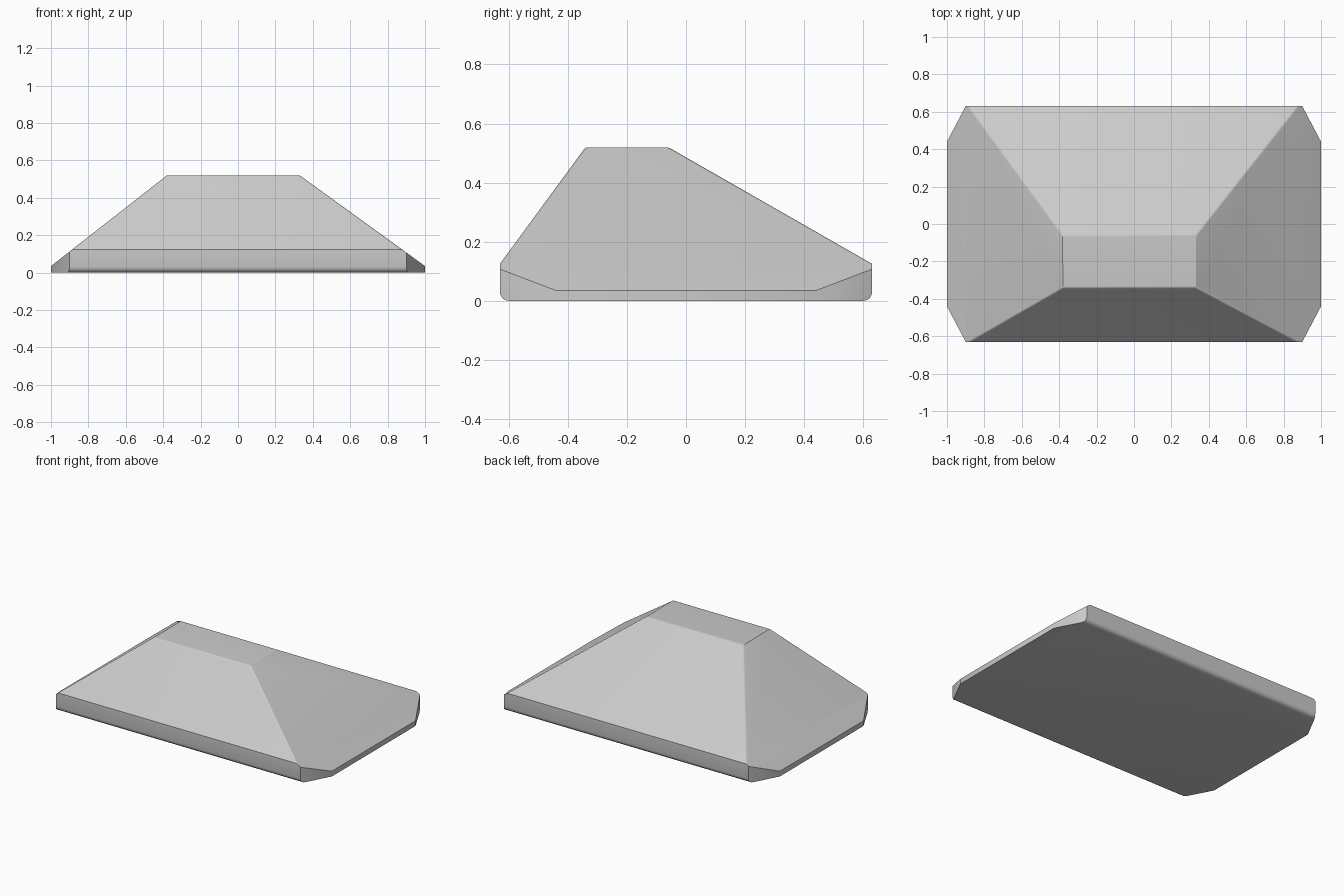
import bpy, bmesh, math
from mathutils import Vector

cube = bpy.data.objects.get("Cube")
if cube:
    bpy.data.objects.remove(cube, do_unlink=True)

HALF_Y, TOP, EAVE = 0.63, 0.52, 0.125

grey = bpy.data.materials.new("light_grey")
grey.use_nodes = True
grey.diffuse_color = (0.6, 0.6, 0.6, 1)
grey.node_tree.nodes["Principled BSDF"].inputs["Base Color"].default_value = (0.6, 0.6, 0.6, 1)


def slice_off(bm, point, normal):
    """Cut away everything on the normal side of a plane and cap the cut."""
    geom = bm.verts[:] + bm.edges[:] + bm.faces[:]
    cut = bmesh.ops.bisect_plane(bm, geom=geom, plane_co=point, plane_no=normal, clear_outer=True)
    bmesh.ops.contextual_create(bm, geom=[e for e in cut["geom_cut"] if isinstance(e, bmesh.types.BMEdge)])


def round_edges(bm, test, radius):
    """Round every edge whose two ends satisfy the test."""
    edges = [e for e in bm.edges if test(*sorted((v.co for v in e.verts), key=lambda c: c.z))]
    bmesh.ops.bevel(bm, geom=edges, offset=radius, segments=4, profile=0.5, affect='EDGES', clamp_overlap=True)


# Side profile, extruded across the width
bm = bmesh.new()
profile = [(-HALF_Y, 0), (HALF_Y, 0), (HALF_Y, EAVE), (-0.06, TOP), (-0.34, TOP), (-HALF_Y, EAVE)]
face = bm.faces.new([bm.verts.new((-1, y, z)) for y, z in profile])
moved = bmesh.ops.extrude_face_region(bm, geom=[face])["geom"]
bmesh.ops.translate(bm, verts=[v for v in moved if isinstance(v, bmesh.types.BMVert)], vec=(2, 0, 0))
bmesh.ops.recalc_face_normals(bm, faces=bm.faces[:])

# Sloping ends and clipped corners
for side, ridge in ((-1, 0.38), (1, 0.33)):
    slice_off(bm, Vector((side, 0, 0.035)), Vector((side * (TOP - 0.035), 0, 1 - ridge)))
    for end in (-1, 1):
        slice_off(bm, Vector((side * 0.9, end * HALF_Y, 0)), Vector((side * 0.19, end * 0.1, 0)))

# Rounded lower edges, ridge edges and hips
round_edges(bm, lambda a, b: b.z < 0.001 and abs(a.y) > 0.62 and abs(b.y) > 0.62, 0.03)
round_edges(bm, lambda a, b: b.z > TOP - 0.001 and (a.z < 0.2 or abs(a.y - b.y) < 0.001), 0.016)
bmesh.ops.recalc_face_normals(bm, faces=bm.faces[:])

mesh = bpy.data.meshes.new("hipped_block")
bm.to_mesh(mesh)
bm.free()
mesh.materials.append(grey)
block = bpy.data.objects.new("hipped_block", mesh)
bpy.context.collection.objects.link(block)

bpy.ops.object.select_all(action='DESELECT')
block.select_set(True)
bpy.context.view_layer.objects.active = block
bpy.ops.object.shade_smooth_by_angle(angle=math.radians(30))
